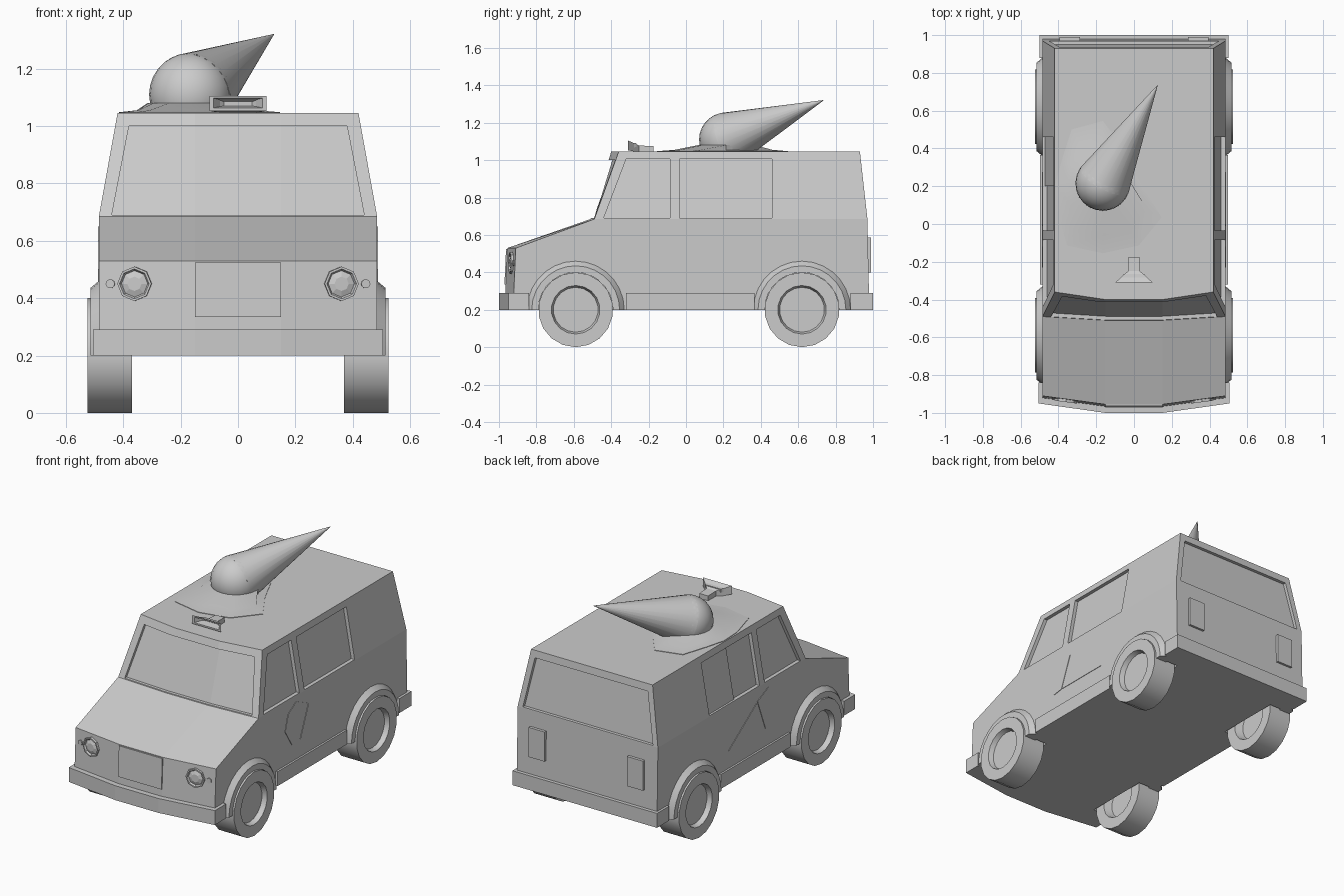
import bpy, bmesh
from math import sin, cos, pi, radians
from mathutils import Matrix, Vector

if "Cube" in bpy.data.objects:
    bpy.data.objects.remove(bpy.data.objects["Cube"])


def loft(name, rings, caps=None, mirror=False, matrix=None, smooth=False):
    """Closed solid through equal-sized rings of points."""
    bm = bmesh.new()
    vs = [[bm.verts.new(p) for p in r] for r in rings]
    n = len(rings[0])
    for a, b in zip(vs, vs[1:]):
        for i in range(n):
            j = (i + 1) % n
            bm.faces.new((a[i], a[j], b[j], b[i]))
    for end in (vs[0], vs[-1]):
        for c in caps or [range(n)]:
            bm.faces.new([end[i] for i in c])
    if matrix:
        bm.transform(matrix)
    bmesh.ops.recalc_face_normals(bm, faces=bm.faces)
    me = bpy.data.meshes.new(name)
    bm.to_mesh(me)
    bm.free()
    ob = bpy.data.objects.new(name, me)
    bpy.context.collection.objects.link(ob)
    if mirror:
        ob.modifiers.new("mirror", 'MIRROR').use_bisect_axis[0] = False
    if smooth:
        smooth_by_angle(ob)
    return ob


def smooth_by_angle(ob):
    bpy.ops.object.select_all(action='DESELECT')
    ob.select_set(True)
    bpy.context.view_layer.objects.active = ob
    bpy.ops.object.shade_smooth_by_angle(angle=radians(35))


def lathe(profile, n):
    """Circles (r, h) around local z."""
    return [[(r * cos(2 * pi * i / n), r * sin(2 * pi * i / n), h)
             for i in range(n)] for r, h in profile]


def side_x(z):
    return 0.485 - 0.065 * max(0, z - 0.68) / 0.365


def side_panel(name, pts, a, b, sgn=1, mirror=False):
    """Outline (y, z) between two offsets from the sloping side wall."""
    return loft(name, [[(sgn * (side_x(z) + d), y, z) for y, z in pts] for d in (a, b)],
                mirror=mirror)


def slab(name, outline, z0, z1):
    return loft(name, [[(x, y, z) for x, y in outline] for z in (z0, z1)])


def box(name, x, y, z, mirror=False):
    return loft(name, [[(x[0], b, c) for b, c in ((y[0], z[0]), (y[1], z[0]), (y[1], z[1]), (y[0], z[1]))],
                       [(x[1], b, c) for b, c in ((y[0], z[0]), (y[1], z[0]), (y[1], z[1]), (y[0], z[1]))]],
                mirror=mirror)


# Body shell: (y at centre, y at side, z, half width), bowed at the front
profile = [(-0.97, -0.925, 0.2, 0.485), (-0.955, -0.91, 0.53, 0.485),
           (-0.51, -0.49, 0.685, 0.485), (-0.40, -0.36, 1.045, 0.42),
           (0.93, 0.93, 1.045, 0.42), (0.97, 0.97, 0.685, 0.485), (0.98, 0.98, 0.2, 0.485)]
body = loft("van_body",
            [[(-w, s, z) for c, s, z, w in profile], [(-0.15, c, z) for c, s, z, w in profile],
             [(0.15, c, z) for c, s, z, w in profile], [(w, s, z) for c, s, z, w in profile]],
            caps=[(0, 1, 2, 5, 6), (2, 3, 4, 5)])


# Windscreen, windows and wheel wells cut into the shell
def screen_y(x, z):
    t = (z - 0.685) / 0.36
    c, s, half = -0.51 + 0.11 * t, -0.49 + 0.13 * t, 0.485 - 0.065 * t
    return c + (s - c) * max(0, (abs(x) - 0.15) / (half - 0.15))


def rear_y(z):
    return 0.97 - 0.04 * (z - 0.685) / 0.36


cutters = []
rings = []
for xb, xt in ((-0.44, -0.38), (-0.15, -0.15), (0.15, 0.15), (0.44, 0.38)):
    rings.append([(x, screen_y(x, z) + d, z) for x, z, d in
                  ((xb, 0.69, -0.05), (xt, 1.0, -0.05), (xt, 1.0, 0.02), (xb, 0.69, 0.02))])
cutters.append(loft("cut_windscreen", rings))
cutters.append(loft("cut_rear_window",
                    [[(x, rear_y(z) + d, z) for x, z in
                      ((-0.45, 0.69), (0.45, 0.69), (0.39, 1.0), (-0.39, 1.0))] for d in (-0.02, 0.05)]))
front_win = [(-0.44, 0.69), (-0.32, 1.005), (-0.085, 1.005), (-0.085, 0.69)]
rear_win = [(-0.035, 0.69), (-0.035, 1.005), (0.46, 1.005), (0.46, 0.69)]
AXLES = {"front": -0.59, "rear": 0.62}
turn_x = Matrix.Rotation(pi / 2, 4, 'Y')
for win in (front_win, rear_win):
    for sgn in (1, -1):
        cutters.append(side_panel("cut_window", win, -0.022, 0.05, sgn))
for y in AXLES.values():
    for x0, x1 in ((0.36, 0.6), (-0.6, -0.36)):
        cutters.append(loft("cut_well", lathe([(0.21, x0), (0.21, x1)], 24),
                            matrix=Matrix.Translation((0, y, 0.2)) @ turn_x))
bpy.context.view_layer.objects.active = body
for c in cutters:
    c.hide_render = True
    m = body.modifiers.new("cut", 'BOOLEAN')
    m.operation, m.solver, m.object = 'DIFFERENCE', 'EXACT', c
    bpy.ops.object.modifier_apply(modifier=m.name)
    bpy.data.objects.remove(c)

# Sliding pane of the serving window, left side only
side_panel("serving_pane", [(0.2, 0.69), (0.2, 1.005), (0.46, 1.005), (0.46, 0.69)], -0.03, -0.012, -1)

# Wheels and flared arches
arch = [(0.2, 0.44), (0.2, 0.515), (0.235, 0.515), (0.26, 0.485), (0.26, 0.44)]
for label, y in AXLES.items():
    m = Matrix.Translation((0, y, 0.2)) @ turn_x
    loft(label + "_wheel", lathe([(0.11, 0.495), (0.12, 0.495), (0.13, 0.525), (0.2, 0.525),
                                  (0.2, 0.37), (0.13, 0.37), (0.115, 0.42)], 18),
         mirror=True, matrix=m, smooth=True)
    angles = [pi / 2 + pi * i / 14 for i in range(15)]
    loft(label + "_arch", [[(r * cos(a), r * sin(a), x) for r, x in arch] for a in angles],
         mirror=True, matrix=m, smooth=True)

# Bumpers and sills
slab("front_bumper", [(-0.505, -0.84), (-0.505, -0.95), (-0.15, -1), (0.15, -1),
                      (0.505, -0.95), (0.505, -0.84)], 0.2, 0.29)
box("rear_bumper", (-0.5, 0.5), (0.88, 1.0), (0.2, 0.29))
box("side_sill", (0.46, 0.497), (-0.32, 0.365), (0.2, 0.29), mirror=True)

# Grille plate, lamps
loft("grille_plate", [[(x, -0.97 + 0.0455 * (z - 0.2) + d, z) for x, z in
                       ((-0.15, 0.335), (0.15, 0.335), (0.15, 0.525), (-0.15, 0.525))] for d in (-0.007, 0.01)])
for name, x, n, prof in (
        ("headlight", 0.36, 8, [(0.06, -0.02), (0.06, 0.012), (0.052, 0.012), (0.046, 0.002), (0.025, 0.01)]),
        ("indicator", 0.445, 10, [(0.016, -0.02), (0.016, 0.006)])):
    y = -0.959 + 0.045 * (x - 0.15) / 0.335
    loft(name, lathe(prof, n), mirror=True,
         matrix=Matrix.Translation((x, y, 0.45)) @ Matrix.Rotation(radians(7.6), 4, 'Z')
         @ Matrix.Rotation(pi / 2, 4, 'X'))
box("tail_light", (0.285, 0.395), (0.96, 0.99), (0.40, 0.585), mirror=True)

# Ice cream picture on the sides
side_panel("picture_cone", [(0.0, 0.59), (-0.08, 0.40), (0.275, 0.40)], -0.01, 0.003, mirror=True)
side_panel("picture_scoop", [(-0.01, 0.60), (-0.12, 0.65), (-0.2, 0.60), (-0.23, 0.5),
                             (-0.16, 0.39), (-0.09, 0.40)], -0.01, 0.003, mirror=True)

# Roof horn with a flared, hollow mouth
horn = [(-0.265, 0.055, 1.07, 1.09), (-0.31, 0.085, 1.063, 1.097), (-0.31, 0.1, 1.053, 1.105),
        (-0.25, 0.032, 1.04, 1.078), (-0.175, 0.03, 1.04, 1.075)]
loft("roof_horn", [[(-w, y, a), (w, y, a), (w, y, b), (-w, y, b)] for y, w, a, b in horn])

# Fallen ice cream: scoop, cone and melted puddle
centre, tip = Vector((-0.165, 0.215, 1.11)), Vector((0.125, 0.735, 1.32))
bpy.ops.mesh.primitive_uv_sphere_add(segments=24, ring_count=14, radius=0.145, location=centre)
bpy.context.object.name = "scoop"
smooth_by_angle(bpy.context.object)
axis = tip - centre
loft("waffle_cone", lathe([(0.144, 0.02), (0.001, axis.length)], 24), smooth=True,
     matrix=Matrix.Translation(centre) @ axis.to_track_quat('Z', 'Y').to_matrix().to_4x4())
reach = [0.2, 0.18, 0.22, 0.33, 0.33, 0.25, 0.25, 0.28, 0.38, 0.37, 0.38, 0.36]
puddle = []
for f, z in ((1, 1.04), (1, 1.048), (0.75, 1.055), (0, 1.08)):
    puddle.append([(centre.x + (f * r if f else 0.15) * cos(i * pi / 6),
                    centre.y + (f * r if f else 0.15) * sin(i * pi / 6), z) for i, r in enumerate(reach)])
loft("melted_puddle", puddle, smooth=True)
